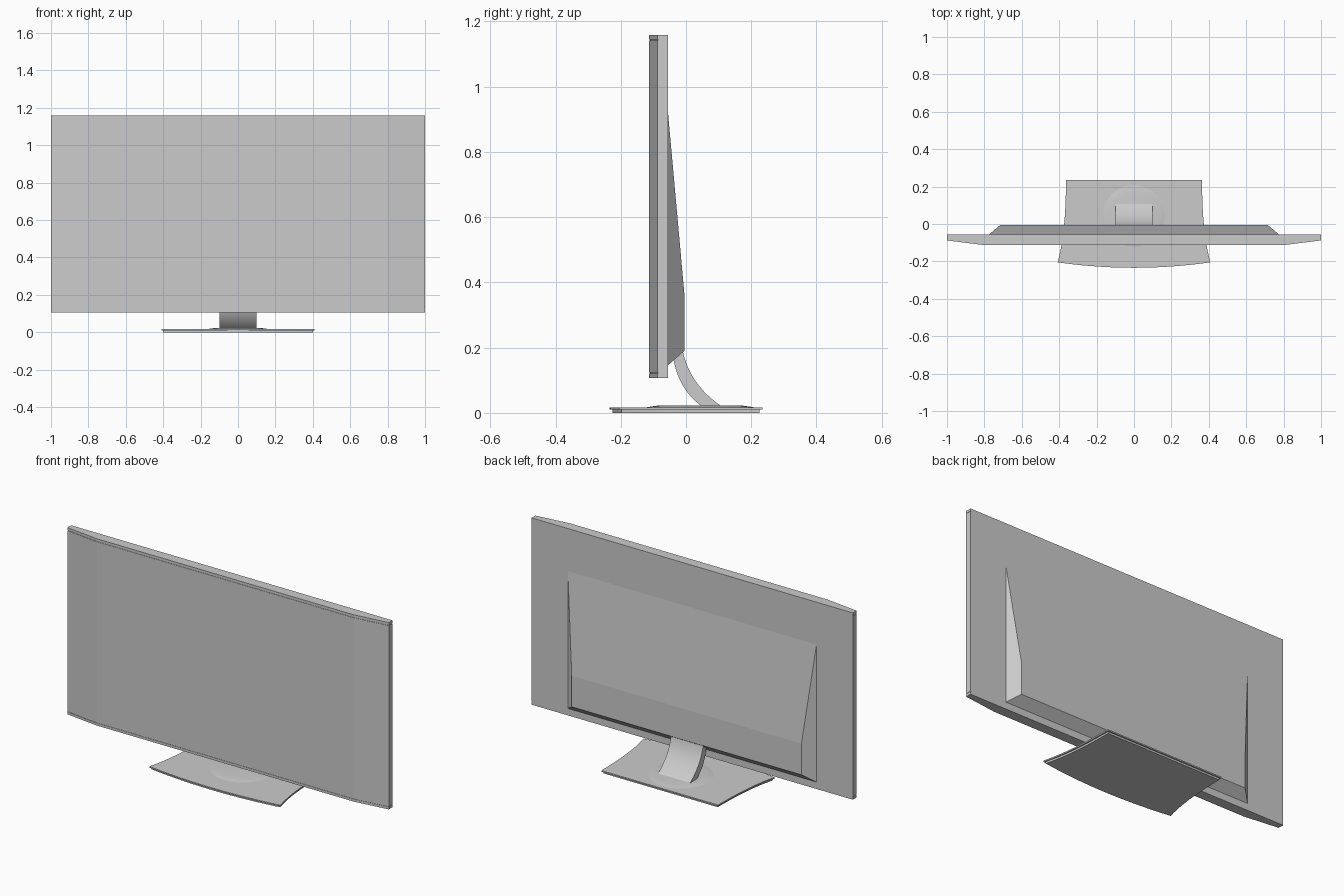
import bpy, bmesh, math
from mathutils import Vector

if "Cube" in bpy.data.objects:
    bpy.data.objects.remove(bpy.data.objects["Cube"])


def finish(name, bm, smooth=None):
    bmesh.ops.recalc_face_normals(bm, faces=bm.faces)
    mesh = bpy.data.meshes.new(name)
    bm.to_mesh(mesh)
    bm.free()
    obj = bpy.data.objects.new(name, mesh)
    bpy.context.collection.objects.link(obj)
    if smooth:
        bpy.ops.object.select_all(action='DESELECT')
        bpy.context.view_layer.objects.active = obj
        obj.select_set(True)
        bpy.ops.object.shade_smooth_by_angle(angle=math.radians(smooth))
    return obj


def prism(name, points, offset, smooth=None):
    """Extrude a closed 3D outline along an offset vector."""
    bm = bmesh.new()
    face = bm.faces.new([bm.verts.new(p) for p in points])
    ext = bmesh.ops.extrude_face_region(bm, geom=[face])
    moved = [v for v in ext['geom'] if isinstance(v, bmesh.types.BMVert)]
    bmesh.ops.translate(bm, verts=moved, vec=Vector(offset))
    return finish(name, bm, smooth)


def slab(name, outline, z0, z1, smooth=None):
    return prism(name, [(x, y, z0) for x, y in outline], (0, 0, z1 - z0), smooth)


def panel_outline(d):
    half = [(0.8, -0.113 + d), (1 - d, -0.088 + d), (1 - d, -0.055)]
    return half + [(-x, y) for x, y in reversed(half)]


# Screen body with trim strips along the top and bottom
slab("screen_panel", panel_outline(0.002), 0.115, 1.15)
slab("bottom_trim", panel_outline(0), 0.107, 0.121)
slab("top_trim", panel_outline(0), 1.144, 1.158)
slab("bottom_bezel_line", panel_outline(0), 0.124, 0.634)
slab("top_bezel_line", panel_outline(0), 0.634, 1.141)

# Wedge-shaped rear housing
bm = bmesh.new()
profile = [(0.775, -0.056, 0.93), (0.715, -0.005, 0.365),
           (0.715, -0.005, 0.19), (0.775, -0.056, 0.145)]
right = [bm.verts.new(p) for p in profile]
left = [bm.verts.new((-x, y, z)) for x, y, z in profile]
bm.faces.new(right)
bm.faces.new(left[::-1])
for i in range(4):
    j = (i + 1) % 4
    bm.faces.new((right[i], left[i], left[j], right[j]))
finish("rear_housing", bm)


# Curved neck between housing and base
def bezier(a, b, c, d, n=12):
    pts = []
    for i in range(n + 1):
        t = i / n
        s = 1 - t
        pts.append(tuple(s**3 * p + 3 * s * s * t * q + 3 * s * t * t * r + t**3 * u
                         for p, q, r, u in zip(a, b, c, d)))
    return pts


front = bezier((-0.042, 0.19), (-0.034, 0.115), (-0.005, 0.055), (0.055, 0.016))
back = bezier((-0.010, 0.19), (0.004, 0.125), (0.04, 0.065), (0.115, 0.016))
prism("neck", [(-0.1, y, z) for y, z in front + back[::-1]], (0.2, 0, 0), 40)


# Base plate with bowed front edge and flared sides
def base_outline(d):
    n = 12
    side = []
    for i in range(n + 1):
        t = i / n
        y = (0.234 - d) * (1 - t) + (-0.205 + d) * t
        side.append((0.363 - d + 0.009 * t + 0.036 * t**3, y))
    w = side[-1][0]
    bow = [(w * (1 - 2 * i / 24), -0.205 + d - 0.029 * (1 - (1 - 2 * i / 24)**2))
           for i in range(1, 24)]
    return side + bow + [(-x, y) for x, y in reversed(side)]


slab("base_plate", base_outline(0), 0.010, 0.017, 30)
slab("base_underside", base_outline(0.008), 0, 0.010, 30)

# Shallow swivel disc on the base
bm = bmesh.new()
rings = []
for r, z in [(0.168, 0.0165), (0.15, 0.0195), (0.132, 0.022)]:
    rings.append([bm.verts.new((r * math.cos(a), 0.043 + r * math.sin(a), z))
                  for a in (2 * math.pi * k / 64 for k in range(64))])
for low, high in zip(rings, rings[1:]):
    for k in range(64):
        j = (k + 1) % 64
        bm.faces.new((low[k], low[j], high[j], high[k]))
bm.faces.new(rings[-1])
bm.faces.new(rings[0][::-1])
finish("swivel_disc", bm, 30)
